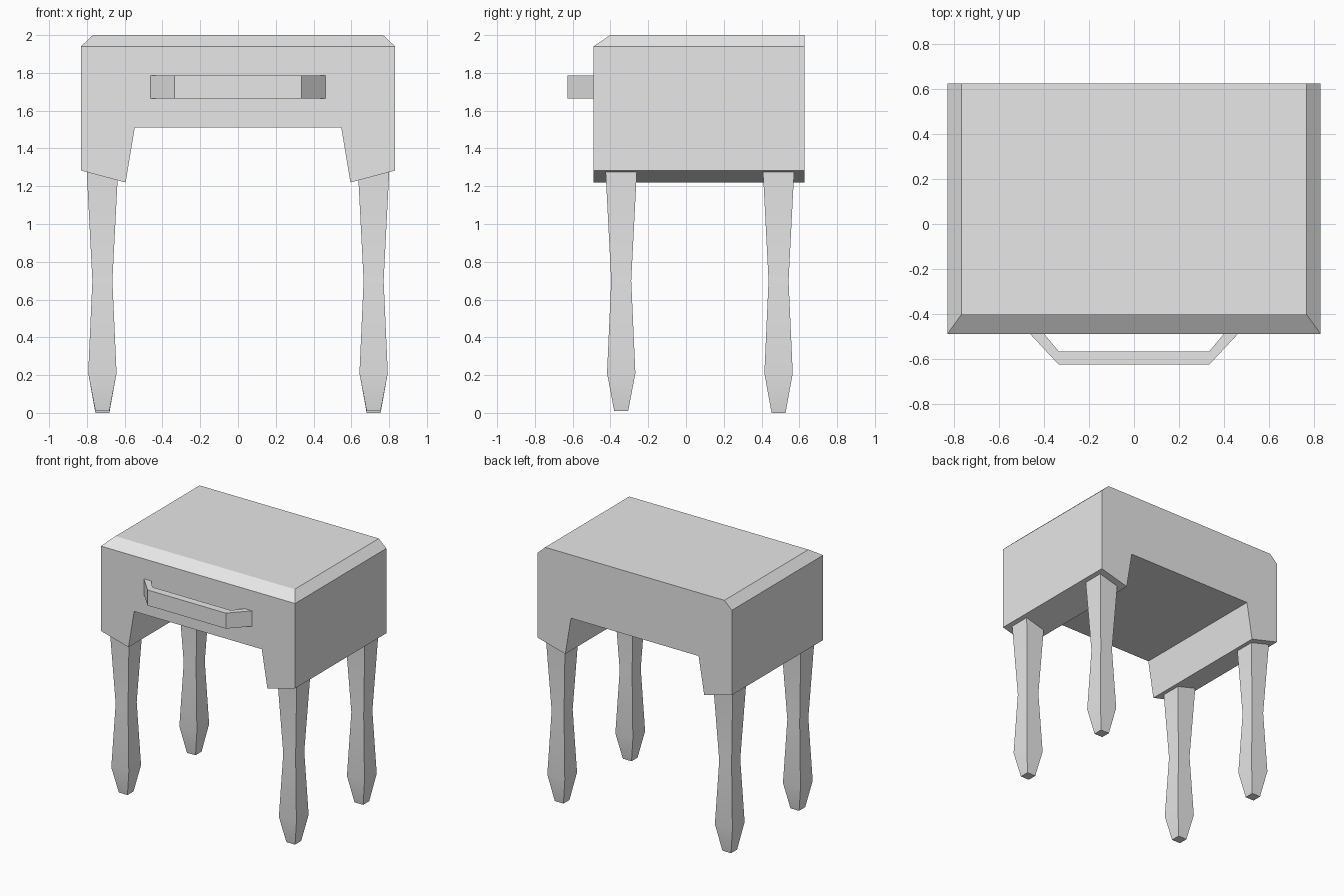
import bpy
import bmesh

default = bpy.data.objects.get("Cube")
if default:
    bpy.data.objects.remove(default, do_unlink=True)

grey = bpy.data.materials.new("light_grey")
grey.use_nodes = True
COLOUR = (0.8, 0.8, 0.8, 1)
grey.diffuse_color = COLOUR
grey.node_tree.nodes["Principled BSDF"].inputs["Base Color"].default_value = COLOUR


def loft(name, rings):
    """Closed solid through a list of rings with equal point counts."""
    bm = bmesh.new()
    loops = [[bm.verts.new(p) for p in ring] for ring in rings]
    n = len(loops[0])
    for low, high in zip(loops, loops[1:]):
        for i in range(n):
            j = (i + 1) % n
            bm.faces.new((low[i], low[j], high[j], high[i]))
    bm.faces.new(loops[0][::-1])
    bm.faces.new(loops[-1])
    bmesh.ops.remove_doubles(bm, verts=bm.verts, dist=0.0001)
    bmesh.ops.recalc_face_normals(bm, faces=bm.faces)
    mesh = bpy.data.meshes.new(name)
    bm.to_mesh(mesh)
    bm.free()
    mesh.materials.append(grey)
    obj = bpy.data.objects.new(name, mesh)
    bpy.context.collection.objects.link(obj)
    return obj


def mirrored(half):
    return half + [(-x, z) for x, z in reversed(half)]


# Cabinet: arched section run front to back, top chamfered on front and sides
FRONT, BACK, SHOULDER, TOP = -0.49, 0.627, 1.94, 2.0
apron = [(0.547, 1.51), (0.595, 1.22), (0.832, 1.283), (0.832, SHOULDER)]
section = mirrored(apron)
loft("cabinet", [[(x, y, z) for x, z in section] for y in (FRONT, BACK)])
front_edge, half_top = -0.402, 0.768
lid_base = [(-0.832, FRONT), (0.832, FRONT), (0.832, BACK), (-0.832, BACK)]
lid_top = [(-half_top, front_edge), (half_top, front_edge), (half_top, BACK), (-half_top, BACK)]
loft("chamfered_top", [[(x, y, SHOULDER) for x, y in lid_base],
                       [(x, y, TOP) for x, y in lid_top]])

# Drawer pull: bent flat bar
bar = mirrored([(0.335, -0.568), (0.40, FRONT), (0.463, FRONT), (0.335, -0.627)])
loft("drawer_handle", [[(x, y, z) for x, y in bar] for z in (1.665, 1.785)])

# Legs: square, waisted, with tapered feet
for row, cy, foot in (("front", -0.343, 0.01), ("back", 0.49, 0.0)):
    for side, cx in (("left", 0.718), ("right", -0.718)):
        levels = [(foot, 0.037), (0.21, 0.075), (0.70, 0.053), (1.285, 0.083)]
        leg = loft(f"{row}_{side}_leg",
                   [[(cx + sx * h, cy + sy * h, z)
                     for sx, sy in ((-1, -1), (1, -1), (1, 1), (-1, 1))]
                    for z, h in levels])
        bpy.ops.object.select_all(action="DESELECT")
        leg.select_set(True)
        bpy.context.view_layer.objects.active = leg
        bpy.ops.object.shade_smooth_by_angle(angle=0.52)
